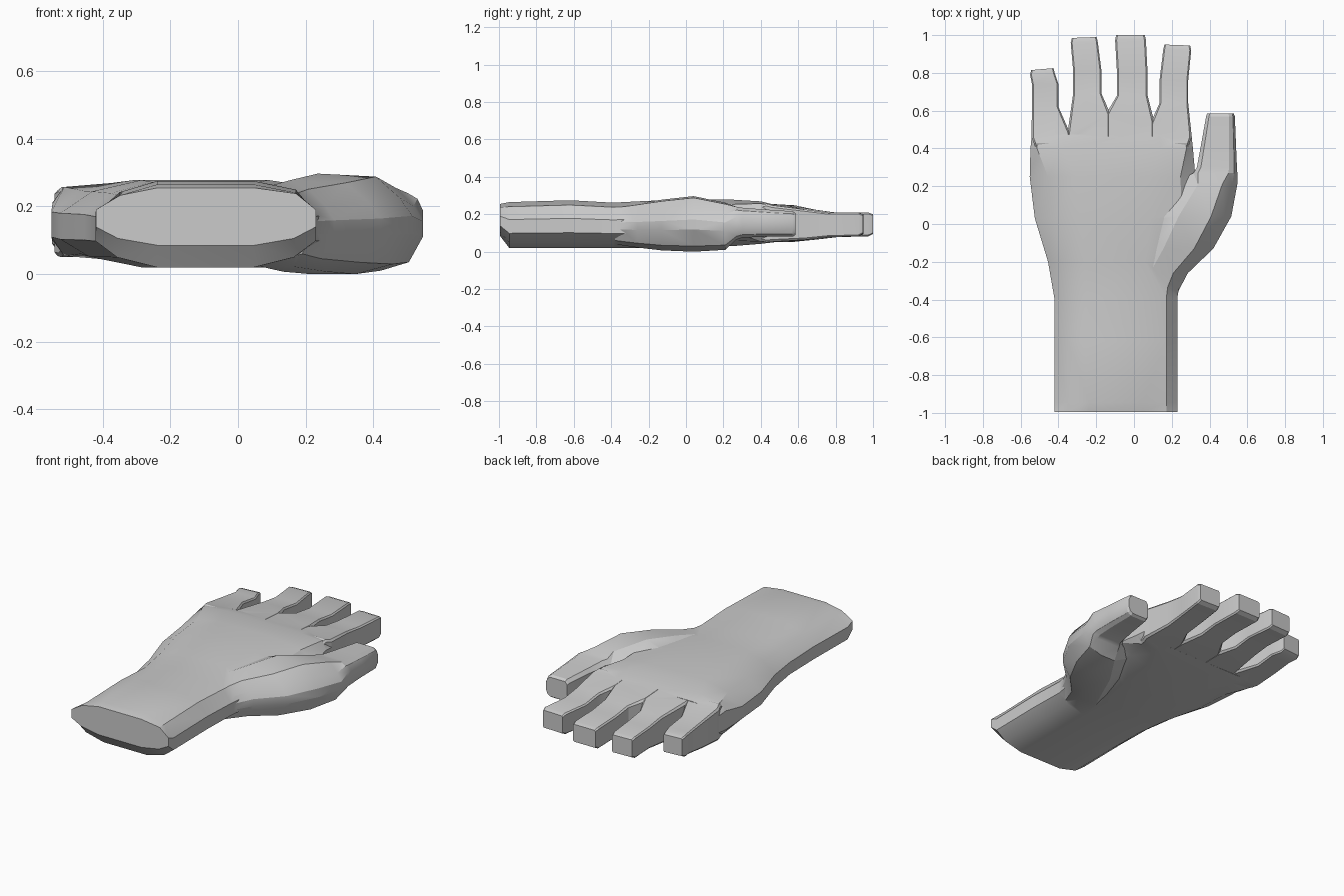
import bpy, bmesh

if "Cube" in bpy.data.objects:
    bpy.data.objects.remove(bpy.data.objects["Cube"])

# normalised cross-sections (x, z in 0..1)
ARM = [(0, .32), (0, .62), (.11, .87), (.28, 1), (.72, 1), (.91, .9),
       (1, .62), (1, .32), (.9, .12), (.72, 0), (.28, 0), (.1, .12)]
KNUCKLES = [(0, .25), (0, .75), (.04, .95), (.2, 1), (.8, 1), (.96, .95),
            (1, .75), (1, .25), (.96, .05), (.8, 0), (.2, 0), (.04, .05)]
THUMB = [(0, .25), (0, .75), (.4, 1), (.77, .97), (.92, .76), (1, .58), (1, .4),
         (.88, .1), (.64, 0), (.35, 0)]
THUMB_TIP = [(0, .15), (0, .85), (.1, 1), (.8, 1), (.93, .9), (1, .7), (1, .3),
             (.93, .1), (.8, 0), (.1, 0)]
FINGER = [(0, .06), (0, .94), (.05, 1), (.95, 1), (1, .94), (1, .06), (.95, 0), (.05, 0)]


def loft(name, sections):
    """Skin through sections (profile, y_left, y_right, x0, x1, z0, z1)."""
    bm = bmesh.new()
    rings = []
    for prof, ya, yb, x0, x1, z0, z1 in sections:
        rings.append([bm.verts.new((x0 + u * (x1 - x0), ya + u * (yb - ya), z0 + v * (z1 - z0)))
                      for u, v in prof])
    n = len(rings[0])
    for a, b in zip(rings, rings[1:]):
        for i in range(n):
            bm.faces.new((a[i], a[(i + 1) % n], b[(i + 1) % n], b[i]))
    bm.faces.new(rings[0])
    bm.faces.new(rings[-1])
    bmesh.ops.triangulate(bm, faces=bm.faces[:])
    bmesh.ops.recalc_face_normals(bm, faces=bm.faces[:])
    me = bpy.data.meshes.new(name)
    bm.to_mesh(me)
    bm.free()
    ob = bpy.data.objects.new(name, me)
    bpy.context.collection.objects.link(ob)
    return ob


def level(prof, *rows):
    return [(prof, r[0]) + tuple(r) for r in rows]


# forearm and palm
hand = loft("hand", level(
    ARM, (-.995, -.42, .23, .085, .255), (-.945, -.422, .23, .02, .265), (-.62, -.422, .23, .02, .275),
    (-.39, -.422, .23, .02, .262), (-.2, -.455, .26, .02, .272), (.03, -.525, .33, .02, .278),
    (.25, -.552, .325, .03, .278)) + level(
    KNUCKLES, (.40, -.548, .312, .042, .269), (.475, -.541, .304, .051, .251)))

# thumb with its fleshy base
parts = [loft("thumb", level(
    THUMB, (-.38, -.05, .222, .04, .24), (-.26, -.05, .285, .022, .258), (-.13, -.02, .42, .007, .278),
    (.04, .05, .515, .0, .297), (.21, .2, .547, .01, .262)) + level(
    THUMB_TIP, (.27, .315, .547, .065, .24), (.3, .333, .545, .075, .235),
    (.42, .355, .54, .08, .226), (.57, .382, .534, .08, .216), (.585, .387, .528, .09, .206)))]

# fingers: web edges (left y, right y, x0, x1), middle (y, x0, x1), tip (left y, right y, x0, x1)
fingers = {
    "little_finger": (.46, .48, -.543, -.338, .62, -.54, -.40, .815, .825, -.55, -.42),
    "ring_finger": (.48, .585, -.352, -.126, .69, -.322, -.172, .985, .99, -.335, -.192),
    "middle_finger": (.585, .535, -.147, .109, .68, -.09, .072, 1.0, 1.0, -.1, .063),
    "index_finger": (.535, .46, .088, .306, .64, .135, .287, .95, .945, .155, .303),
}
for name, (wl, wr, a, b, ym, c, d, tl, tr, e, f) in fingers.items():
    left = .012 if a < -.5 else 0
    right = .012 if b > .3 else 0
    parts.append(loft(name, [
        (FINGER, .3, .3, a + left * 3, b - right * 3, .08, .22),
        (FINGER, .43, .43, a + left, b - right, .05, .257),
        (FINGER, wl, wr, a, b, .053, .248),
        (FINGER, ym, ym, c, d, .064, .225), (FINGER, ym + .12, ym + .12, c, d, .078, .208),
        (FINGER, tl - .025, tr - .025, e, f, .082, .21),
        (FINGER, tl, tr, e + .006, f - .006, .095, .2)]))

# fuse everything into one skin
for p in parts:
    m = hand.modifiers.new(p.name, 'BOOLEAN')
    m.operation = 'UNION'
    m.solver = 'EXACT'
    m.object = p
bpy.context.view_layer.update()
fused = bpy.data.meshes.new_from_object(hand.evaluated_get(bpy.context.evaluated_depsgraph_get()))
hand.modifiers.clear()
hand.data = fused
for p in parts:
    bpy.data.objects.remove(p)
bpy.context.view_layer.objects.active = hand
hand.select_set(True)
bpy.ops.object.shade_smooth_by_angle(angle=0.45)
